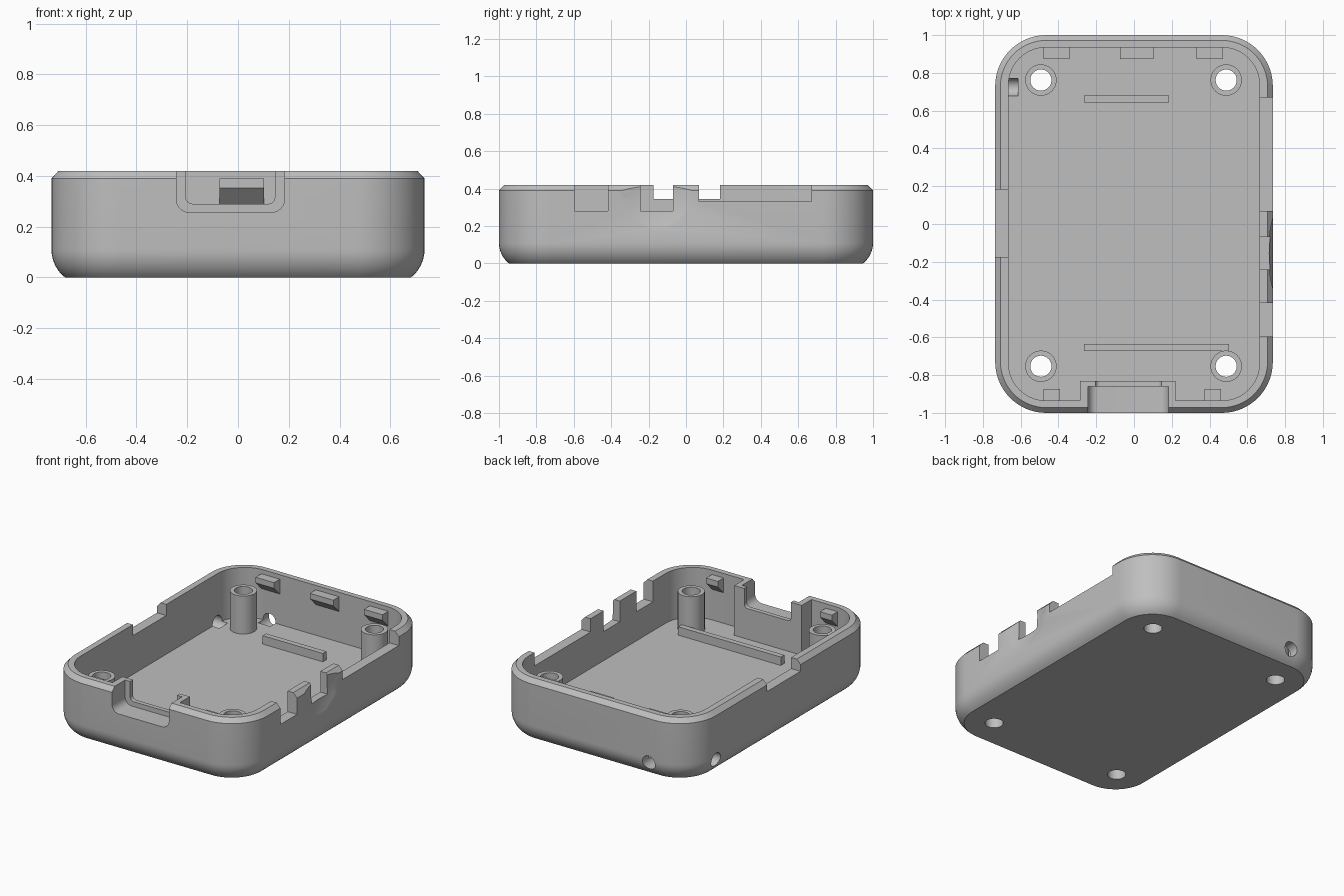
import bpy, bmesh, math

if "Cube" in bpy.data.objects:
    bpy.data.objects.remove(bpy.data.objects["Cube"])

grey = bpy.data.materials.new("light_grey_plastic")
grey.diffuse_color = (0.52, 0.52, 0.52, 1)
grey.use_nodes = True
grey.node_tree.nodes["Principled BSDF"].inputs["Base Color"].default_value = grey.diffuse_color


def make(name, bm):
    bmesh.ops.recalc_face_normals(bm, faces=bm.faces)
    me = bpy.data.meshes.new(name)
    bm.to_mesh(me)
    bm.free()
    ob = bpy.data.objects.new(name, me)
    bpy.context.collection.objects.link(ob)
    me.materials.append(grey)
    return ob


def rounded(hx, hy, r, n=14):
    """Rounded rectangle outline, centred on the origin."""
    pts = []
    for k, (sx, sy) in enumerate(((1, 1), (-1, 1), (-1, -1), (1, -1))):
        for i in range(n + 1):
            a = math.pi / 2 * (k + i / n)
            pts.append((sx * (hx - r) + r * math.cos(a), sy * (hy - r) + r * math.sin(a)))
    return pts


def loft(name, rings):
    """Closed solid through rings of equal point count."""
    bm = bmesh.new()
    loops = [[bm.verts.new(p) for p in ring] for ring in rings]
    for a, b in zip(loops, loops[1:]):
        for i in range(len(a)):
            j = (i + 1) % len(a)
            bm.faces.new((a[i], a[j], b[j], b[i]))
    bm.faces.new(loops[0][::-1])
    bm.faces.new(loops[-1])
    return make(name, bm)


def box(name, x0, x1, y0, y1, z0, z1):
    return loft(name, [[(x0, y0, z), (x1, y0, z), (x1, y1, z), (x0, y1, z)] for z in (z0, z1)])


def rod(name, axis, r, a, b, u, v, n=32):
    """Cylinder along an axis from a to b, centred at u, v on the other two axes."""
    rings = []
    for t in (a, b):
        ring = []
        for i in range(n):
            w = 2 * math.pi * i / n
            p, q = u + r * math.cos(w), v + r * math.sin(w)
            ring.append({"x": (t, p, q), "y": (p, t, q), "z": (p, q, t)}[axis])
        rings.append(ring)
    return loft(name, rings)


def slot(name, x0, x1, z0, r, y0, y1):
    """Upright rounded slot that runs out past the rim."""
    cx, top = (x0 + x1) / 2, 0.7
    pts = rounded((x1 - x0) / 2, (top - z0) / 2, r, 6)
    return loft(name, [[(cx + p, y, (z0 + top) / 2 + q) for p, q in pts] for y in (y0, y1)])


def boolean(ob, tool, op):
    m = ob.modifiers.new("bool", "BOOLEAN")
    m.operation, m.object, m.solver = op, tool, "EXACT"
    bpy.context.view_layer.objects.active = ob
    bpy.ops.object.modifier_apply(modifier=m.name)
    bpy.data.objects.remove(tool, do_unlink=True)


HX, HY, R, TOP, FLOOR = 0.735, 1.0, 0.27, 0.42, 0.083

# Outer shell profile: rounded underside, straight wall, chamfered rim
FR, FC = 0.14, 0.11
profile = []
for i in range(9):
    a = math.asin(FC / FR) * (1 - i / 8)
    profile.append((FR - FR * math.cos(a), FC - FR * math.sin(a)))
profile += [(0, 0.39), (0.028, TOP)]
case = loft("case_shell", [[(x, y, z) for x, y in rounded(HX - d, HY - d, R - d)]
                           for d, z in profile])

# Hollow interior
boolean(case, loft("cavity", [[(x, y, z) for x, y in rounded(0.665, 0.935, 0.2)]
                              for z in (FLOOR, 0.6)]), "DIFFERENCE")

# Front port housing, then its outer recess and through opening
boolean(case, box("housing", -0.285, 0.22, -0.95, -0.83, 0.06, TOP), "UNION")
boolean(case, slot("recess", -0.243, 0.183, 0.257, 0.05, -1.1, -0.86), "DIFFERENCE")
boolean(case, slot("opening", -0.205, 0.145, 0.29, 0.025, -0.9, -0.8), "DIFFERENCE")

# Shallow finger dent in the right wall
bm = bmesh.new()
bmesh.ops.create_uvsphere(bm, u_segments=96, v_segments=64, radius=0.72)
bmesh.ops.translate(bm, verts=bm.verts, vec=(HX - 0.025 + 0.72, -0.155, 0.37))
boolean(case, make("dent", bm), "DIFFERENCE")

# Notches in the side walls
for side, y0, y1, z in ((1, -0.596, -0.418, 0.28), (1, -0.242, -0.07, 0.28),
                        (1, 0.07, 0.67, 0.33), (-1, -0.175, 0.183, 0.345)):
    xs = sorted((side * 0.6, side * 0.9))
    boolean(case, box("notch", xs[0], xs[1], y0, y1, z, 0.7), "DIFFERENCE")

# Cord holes at the back left corner
boolean(case, rod("cord_hole", "x", 0.047, -0.9, -0.615, 0.725, 0.09), "DIFFERENCE")
boolean(case, rod("cord_hole", "y", 0.047, 0.88, 1.2, -0.42, 0.09), "DIFFERENCE")

# Screw posts with holes through the floor
for x in (-0.493, 0.488):
    for y in (-0.753, 0.762):
        boolean(case, rod("post", "z", 0.083, 0.05, 0.34, x, y), "UNION")
        boolean(case, rod("bore", "z", 0.056, -0.1, 0.5, x, y), "DIFFERENCE")

# Floor ribs
box("back_rib", -0.265, 0.185, 0.643, 0.68, FLOOR - 0.01, 0.14)
box("front_rib", -0.265, 0.503, -0.672, -0.635, FLOOR - 0.01, 0.14)

# Snap clips under the rim, sloped on their underside
for name, x0, x1, s in (("back_clip", -0.48, -0.342, 1), ("back_clip", -0.073, 0.102, 1),
                        ("back_clip", 0.332, 0.47, 1), ("front_clip", -0.48, -0.392, -1),
                        ("front_clip", 0.373, 0.46, -1)):
    sec = ((0.94, 0.39), (0.873, 0.39), (0.873, 0.352), (0.94, 0.285))
    loft(name, [[(x, s * y, z) for y, z in sec] for x in (x0, x1)])

# Smooth curved walls, sharp edges
for ob in bpy.context.scene.objects:
    ob.select_set(True)
bpy.context.view_layer.objects.active = case
bpy.ops.object.shade_smooth_by_angle(angle=math.radians(25))
